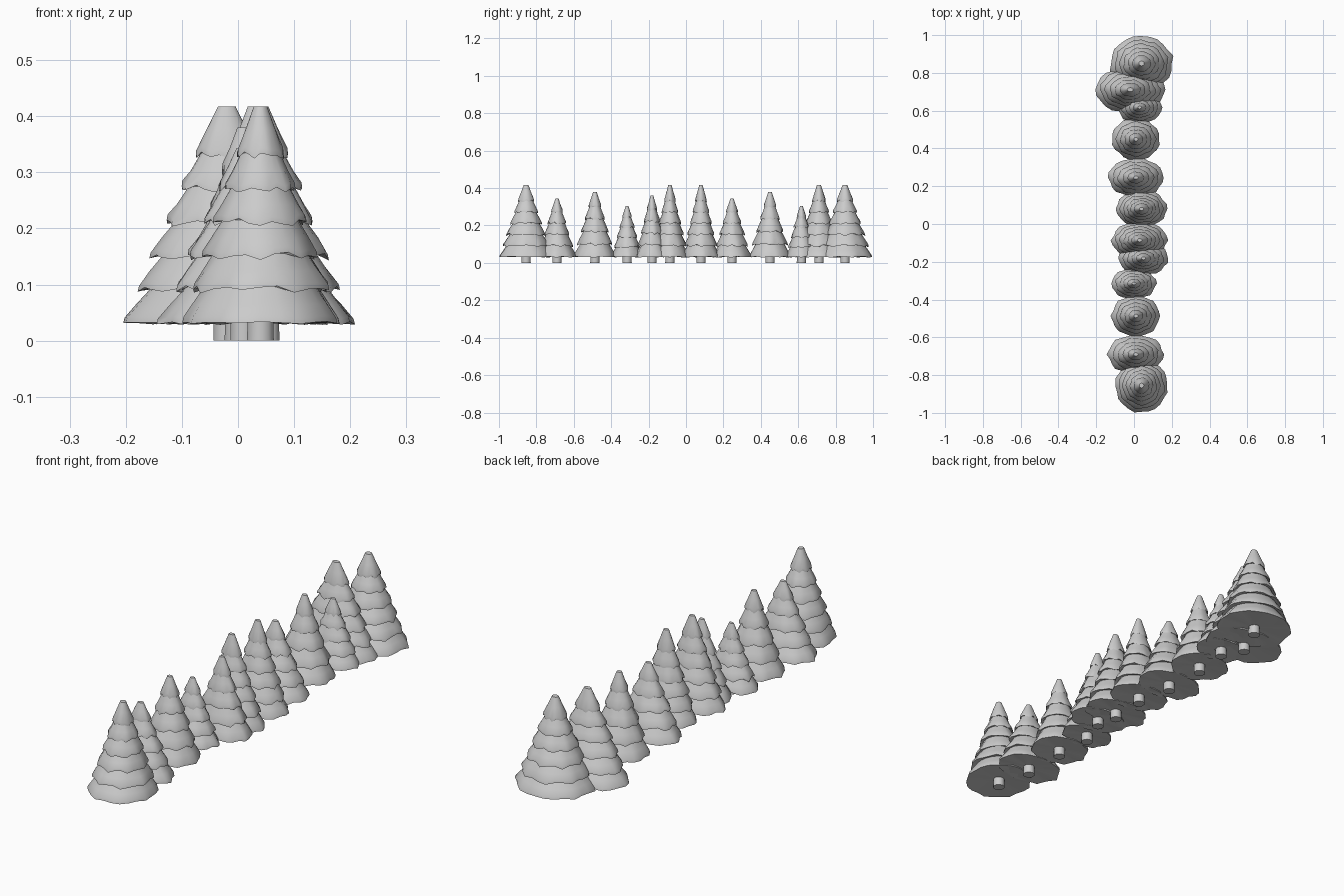
import bpy, bmesh, math, random

if "Cube" in bpy.data.objects:
    bpy.data.objects.remove(bpy.data.objects["Cube"])
random.seed(7)

mat = bpy.data.materials.new("pale grey")
mat.diffuse_color = (0.6, 0.6, 0.6, 1)
mat.use_nodes = True
mat.node_tree.nodes["Principled BSDF"].inputs["Base Color"].default_value = mat.diffuse_color

SEG = 24


def skin(bm, rings):
    # bridge consecutive rings of vertices with quads, cap both ends
    for a, b in zip(rings, rings[1:]):
        n = len(a)
        for i in range(n):
            j = (i + 1) % n
            bm.faces.new((a[i], a[j], b[j], b[i]))
    bm.faces.new(rings[-1])
    bm.faces.new(rings[0][::-1])


def finish(bm, name, loc, angle):
    bmesh.ops.recalc_face_normals(bm, faces=bm.faces)
    me = bpy.data.meshes.new(name)
    bm.to_mesh(me)
    bm.free()
    me.materials.append(mat)
    ob = bpy.data.objects.new(name, me)
    ob.location = loc
    bpy.context.collection.objects.link(ob)
    bpy.ops.object.select_all(action='DESELECT')
    ob.select_set(True)
    bpy.context.view_layer.objects.active = ob
    bpy.ops.object.shade_smooth_by_angle(angle=math.radians(angle))


def tree(x, y, h, rx, ry, tiers):
    # foliage: stacked drooping skirts with uneven hems
    bm = bmesh.new()
    rings = []

    def ring(r, z, dr=None, dz=None):
        vs = []
        for i in range(SEG):
            a = 2 * math.pi * i / SEG
            k = r * (1 + (dr[i] if dr else 0))
            vs.append(bm.verts.new((rx * k * math.cos(a), ry * k * math.sin(a),
                                    z + (dz[i] if dz else 0))))
        rings.append(vs)

    base, top_hem = 0.032, h * 0.79
    step = (top_hem - base) / (tiers - 1)
    hem_r = lambda t: 1.0 - 0.70 * t / (tiers - 1)
    ring(0.16, base + 0.006)
    for t in range(tiers):
        z, r = base + step * t, hem_r(t)
        p = random.uniform(0, 6.28)
        wave = [math.cos(i * 2 * math.pi * 8 / SEG + p) for i in range(SEG)]
        dr = [-0.02 + 0.035 * w + random.uniform(-0.025, 0.025) for w in wave]
        amp = 0.004 if t else 0.002
        dz = [-amp * w + random.uniform(-amp, amp) for w in wave]
        ring(r, z, dr, dz)                                   # hem
        ring(r * 0.985, z + step * 0.17, dr, dz)             # hem edge
        if t < tiers - 1:
            n = hem_r(t + 1)
            ring(r * 0.5 + n * 0.43, z + step * 0.55, [d * 0.6 for d in dr])
            ring(n * 0.82, z + step * 1.08)                  # tucked under next skirt
        else:
            ring(0.19, z + (h - z) * 0.55, [d * 0.4 for d in dr])
            ring(0.085, h)
    skin(bm, rings)
    finish(bm, "foliage", (x, y, 0), 50)

    # trunk
    bm = bmesh.new()
    bmesh.ops.create_cone(bm, cap_ends=True, segments=10, radius1=0.025,
                          radius2=0.024, depth=0.06)
    bmesh.ops.translate(bm, verts=bm.verts, vec=(0, 0, 0.03))
    finish(bm, "trunk", (x, y, 0), 40)


# x, y, height, half width in x, half width in y, number of skirts
row = [
    (0.04, -0.855, 0.417, 0.142, 0.145, 6),
    (0.01, -0.690, 0.343, 0.150, 0.105, 5),
    (0.01, -0.487, 0.380, 0.130, 0.112, 5),
    (0.00, -0.315, 0.305, 0.120, 0.085, 5),
    (0.05, -0.182, 0.360, 0.133, 0.090, 5),
    (0.03, -0.086, 0.417, 0.150, 0.102, 6),
    (0.04, 0.080, 0.417, 0.136, 0.102, 6),
    (0.01, 0.246, 0.343, 0.150, 0.105, 5),
    (0.01, 0.449, 0.380, 0.130, 0.112, 5),
    (0.03, 0.617, 0.305, 0.120, 0.085, 5),
    (-0.02, 0.711, 0.417, 0.188, 0.125, 6),
    (0.04, 0.850, 0.417, 0.168, 0.148, 6),
]
for t in row:
    tree(*t)
